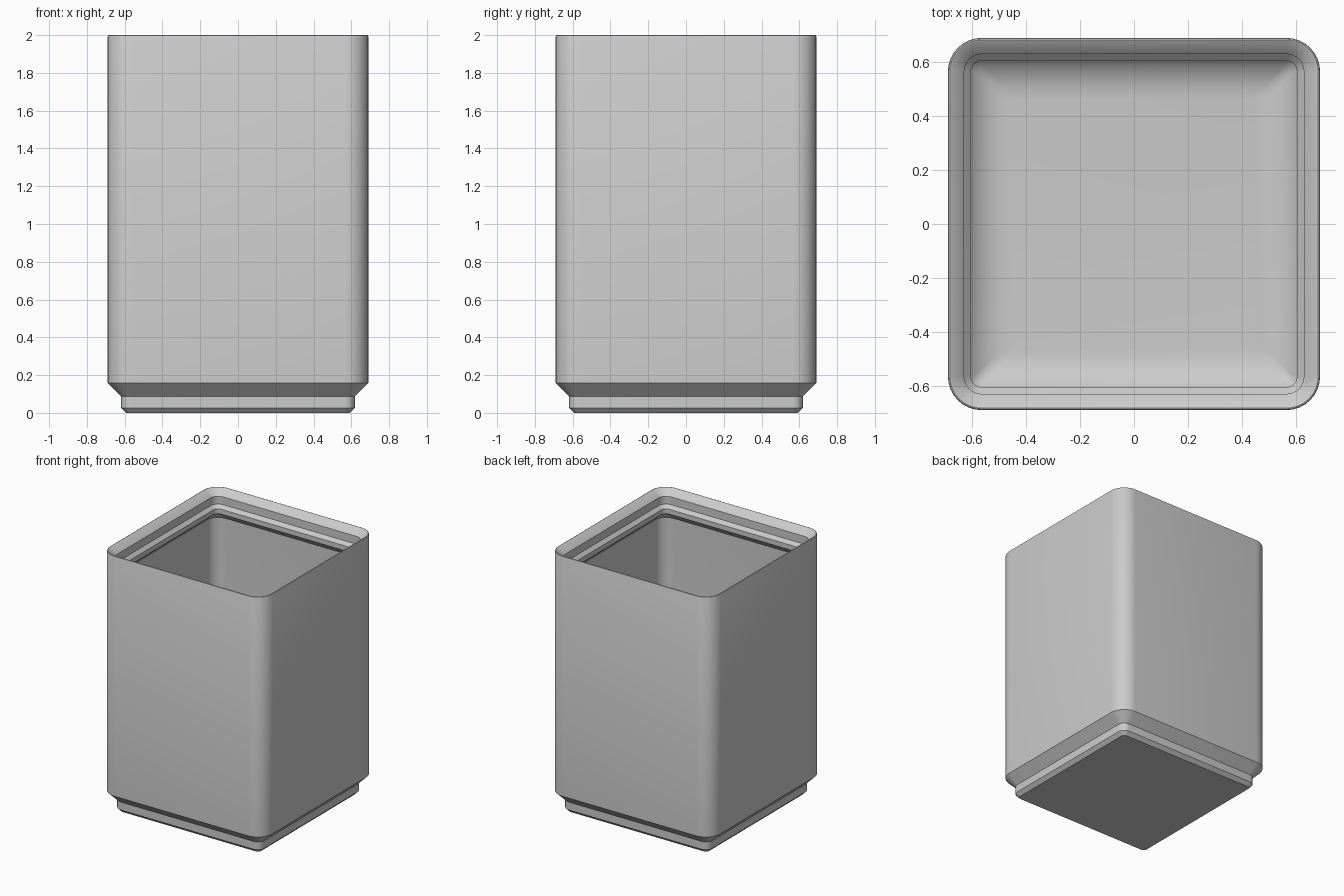
import bpy, bmesh, math

if "Cube" in bpy.data.objects:
    bpy.data.objects.remove(bpy.data.objects["Cube"])

grey = bpy.data.materials.new("light grey")
grey.diffuse_color = (0.6, 0.6, 0.6, 1)
grey.use_nodes = True
grey.node_tree.nodes["Principled BSDF"].inputs["Base Color"].default_value = grey.diffuse_color

STEPS = 8            # segments per rounded corner
HALF, RADIUS = 0.69, 0.125


def ring(bm, half, z, min_radius=0.027):
    """Rounded square whose corners shrink with its inset from the outer wall."""
    r = max(RADIUS - (HALF - half), min_radius)
    verts = []
    for corner in range(4):
        mid = math.radians(45 + 90 * corner)
        cx = math.copysign(half - r, math.cos(mid))
        cy = math.copysign(half - r, math.sin(mid))
        for i in range(STEPS + 1):
            a = math.radians(90 * corner + 90 * i / STEPS)
            verts.append(bm.verts.new((cx + r * math.cos(a), cy + r * math.sin(a), z)))
    return verts


# Outside: stepped foot, then straight wall
profile = [(0.592, 0), (0.6185, 0.027), (0.6185, 0.087), (HALF, 0.158)]
# Rounded rim
profile += [(HALF, 1.992), (0.6875, 1.998), (0.683, 2.0), (0.677, 1.998)]
# Stacking lip inside the opening, with a sloped underside
profile += [(0.63, 1.952), (0.63, 1.892), (0.605, 1.867), (0.605, 1.83), (0.658, 1.777)]
# Inner wall running into a rounded floor
WALL, FLOOR, FILLET = 0.658, 0.233, 0.19
for i in range(11):
    a = math.radians(9 * i)
    profile.append((WALL - FILLET * (1 - math.cos(a)),
                    FLOOR + FILLET * (1 - math.sin(a))))

bm = bmesh.new()
rings = [ring(bm, h, z) for h, z in profile]
n = len(rings[0])
for low, high in zip(rings, rings[1:]):
    for i in range(n):
        j = (i + 1) % n
        bm.faces.new((low[i], low[j], high[j], high[i]))
bm.faces.new(rings[0][::-1])    # underside
bm.faces.new(rings[-1])         # inside floor
bmesh.ops.recalc_face_normals(bm, faces=bm.faces)

mesh = bpy.data.meshes.new("storage_bin")
bm.to_mesh(mesh)
bm.free()
mesh.materials.append(grey)
storage_bin = bpy.data.objects.new("storage_bin", mesh)
bpy.context.collection.objects.link(storage_bin)
bpy.context.view_layer.objects.active = storage_bin
storage_bin.select_set(True)
bpy.ops.object.shade_smooth_by_angle(angle=math.radians(30))
